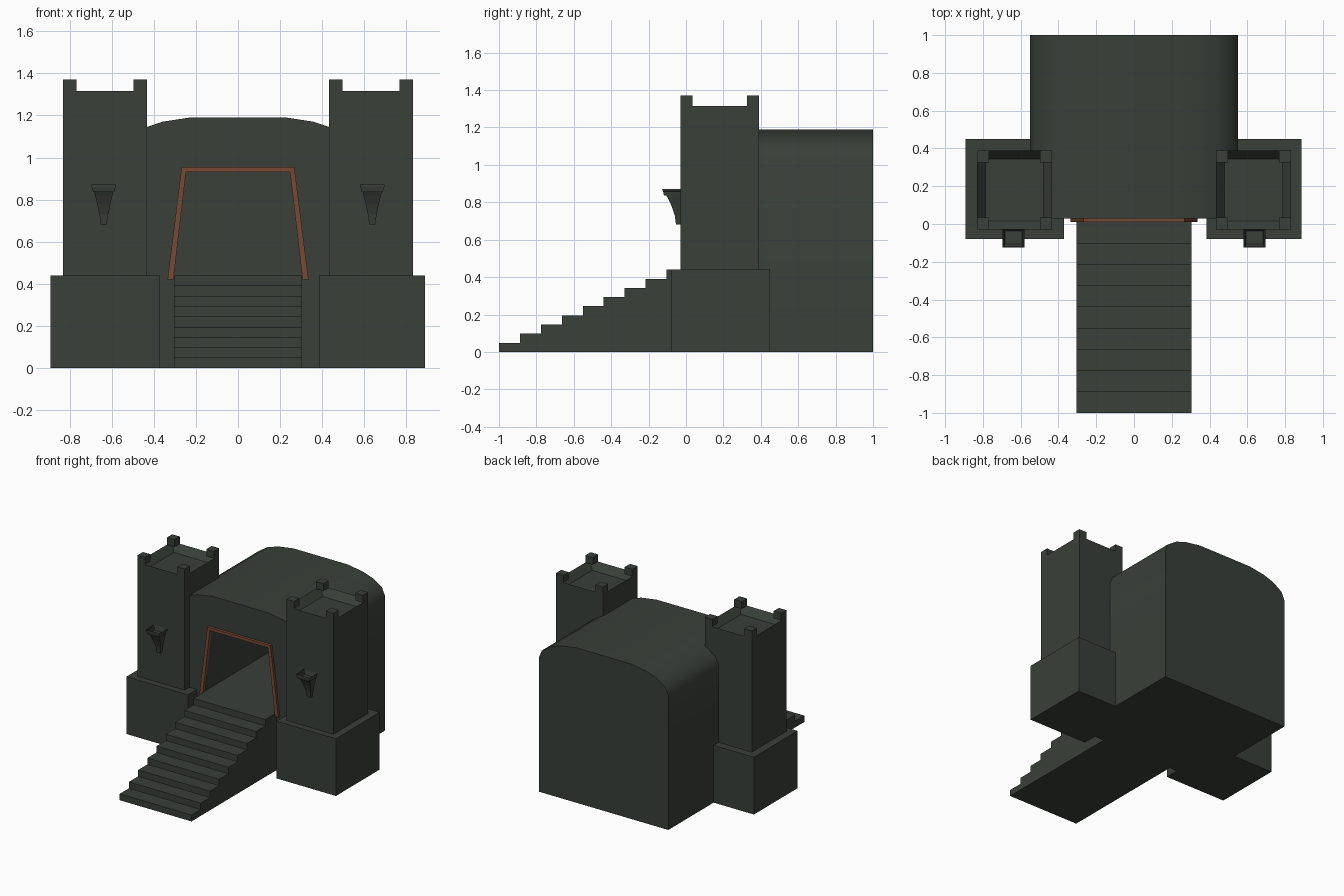
import bpy, bmesh, math

if "Cube" in bpy.data.objects:
    bpy.data.objects.remove(bpy.data.objects["Cube"])


def material(name, rgb):
    m = bpy.data.materials.new(name)
    m.diffuse_color = (*rgb, 1.0)
    m.use_nodes = True
    m.node_tree.nodes["Principled BSDF"].inputs["Base Color"].default_value = m.diffuse_color
    return m


STONE = material("dark_stone", (0.041, 0.050, 0.041))
CLAY = material("rust_trim", (0.19, 0.068, 0.036))


def finish(bm, name, mat):
    bmesh.ops.recalc_face_normals(bm, faces=bm.faces)
    me = bpy.data.meshes.new(name)
    bm.to_mesh(me)
    bm.free()
    me.materials.append(mat)
    ob = bpy.data.objects.new(name, me)
    bpy.context.collection.objects.link(ob)
    return ob


def add_box(bm, x0, x1, y0, y1, z0, z1):
    vs = bmesh.ops.create_cube(bm, size=1)["verts"]
    for v in vs:
        v.co = (x1 if v.co.x > 0 else x0, y1 if v.co.y > 0 else y0, z1 if v.co.z > 0 else z0)


def prism(name, pts, axis, a, b, mat):
    """Extrude a profile: (x, z) points along y, or (y, z) points along x."""
    bm = bmesh.new()
    place = (lambda p, t: (p[0], t, p[1])) if axis == "y" else (lambda p, t: (t, p[0], p[1]))
    ra = [bm.verts.new(place(p, a)) for p in pts]
    rb = [bm.verts.new(place(p, b)) for p in pts]
    bm.faces.new(ra)
    bm.faces.new(rb)
    n = len(pts)
    for i in range(n):
        j = (i + 1) % n
        bm.faces.new((ra[i], ra[j], rb[j], rb[i]))
    return finish(bm, name, mat)


def activate(ob):
    bpy.ops.object.select_all(action="DESELECT")
    ob.select_set(True)
    bpy.context.view_layer.objects.active = ob


# main hall with rounded roof
half = [(0.55, 0), (0.55, 1.03), (0.525, 1.09), (0.45, 1.14), (0.36, 1.17), (0.23, 1.19)]
hall = prism("hall", half + [(-x, z) for x, z in reversed(half)], "y", 0.03, 1.0, STONE)

# doorway tunnel cut into the hall
cutter = prism("tunnel_cutter", [(-0.31, 0.44), (0.31, 0.44), (0.25, 0.937), (-0.25, 0.937)],
               "y", -0.1, 0.97, STONE)
cutter.hide_render = True
mod = hall.modifiers.new("doorway", "BOOLEAN")
mod.operation = "DIFFERENCE"
mod.solver = "EXACT"
mod.object = cutter
activate(hall)
bpy.ops.object.modifier_apply(modifier="doorway")
bpy.data.objects.remove(cutter)
activate(hall)
bpy.ops.object.shade_smooth_by_angle(angle=math.radians(40))

# door frame
prism("door_frame", [(-0.335, 0.42), (-0.268, 0.955), (0.268, 0.955), (0.335, 0.42),
                     (0.307, 0.42), (0.247, 0.932), (-0.247, 0.932), (-0.307, 0.42)],
      "y", 0.01, 0.035, CLAY)

# stairs
N, RUN, RISE = 9, 0.112, 0.44 / 9
steps = [(-1.0, 0.0)]
for i in range(N):
    steps.append((-1 + i * RUN, (i + 1) * RISE))
    steps.append((-1 + (i + 1) * RUN if i < N - 1 else 0.03, (i + 1) * RISE))
steps.append((0.03, 0.0))
prism("stairs", steps, "x", -0.305, 0.305, STONE)

# torch rings: height, half width, front y
RINGS = [(0.68, 0.014, -0.053), (0.73, 0.021, -0.060), (0.78, 0.032, -0.077),
         (0.82, 0.041, -0.096), (0.857, 0.050, -0.118), (0.860, 0.058, -0.125), (0.872, 0.058, -0.125)]


def torch(name, cx):
    bm = bmesh.new()
    prev = None
    for z, hw, yf in RINGS:
        ring = [bm.verts.new(c) for c in ((cx - hw, -0.03, z), (cx - hw, yf, z),
                                          (cx + hw, yf, z), (cx + hw, -0.03, z))]
        if prev:
            for i in range(4):
                j = (i + 1) % 4
                bm.faces.new((prev[i], prev[j], ring[j], ring[i]))
        else:
            bm.faces.new(ring)
        prev = ring
    top = bm.faces.new(prev)
    bmesh.ops.recalc_face_normals(bm, faces=bm.faces)
    bmesh.ops.inset_region(bm, faces=[top], thickness=0.01)
    for v in top.verts:
        v.co.z -= 0.035
    finish(bm, name, STONE)


for s, side in ((-1, "left"), (1, "right")):
    # pedestal
    bm = bmesh.new()
    inner, outer = (0.37, 0.892) if s < 0 else (0.385, 0.888)
    x0, x1 = sorted((s * inner, s * outer))
    add_box(bm, x0, x1, -0.08, 0.45, 0, 0.44)
    finish(bm, side + "_pedestal", STONE)

    # tower with sunken roof and corner merlons
    x0, x1 = sorted((s * 0.433, s * 0.832))
    y0, y1, t = -0.03, 0.39, 0.064
    bm = bmesh.new()
    add_box(bm, x0, x1, y0, y1, 0.44, 1.315)
    bm.normal_update()
    roof = max(bm.faces, key=lambda f: f.calc_center_median().z)
    bmesh.ops.inset_region(bm, faces=[roof], thickness=t)
    for v in roof.verts:
        v.co.z = 1.26
    finish(bm, side + "_tower", STONE)
    bm = bmesh.new()
    for mx in (x0, x1 - t):
        for my in (y0, y1 - t):
            add_box(bm, mx, mx + t, my, my + t, 1.315, 1.37)
    finish(bm, side + "_merlons", STONE)

    torch(side + "_torch", s * 0.638)
